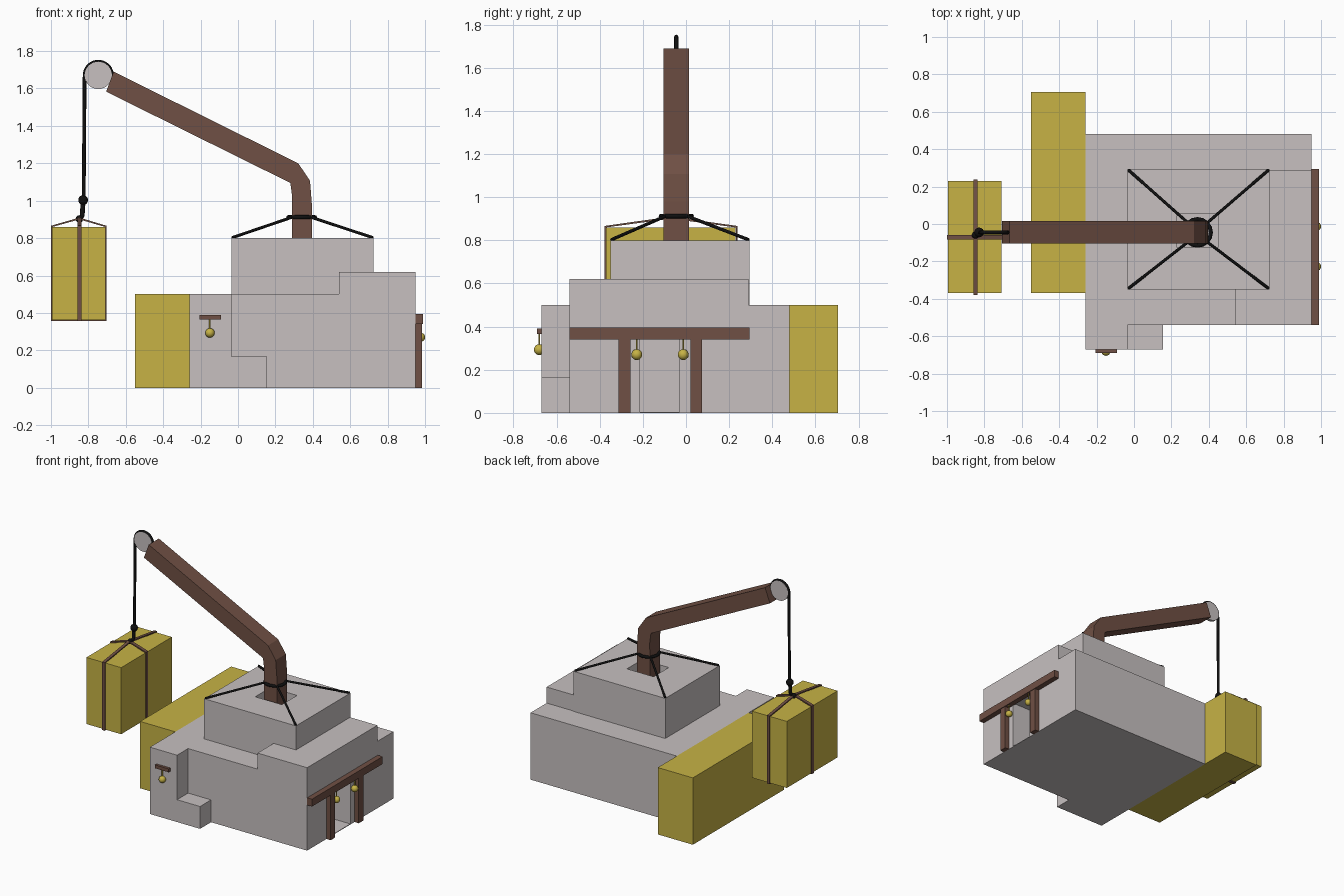
import bpy, bmesh, math
from mathutils import Vector

cube = bpy.data.objects.get("Cube")
if cube:
    bpy.data.objects.remove(cube, do_unlink=True)


def material(name, rgb):
    m = bpy.data.materials.new(name)
    m.use_nodes = True
    m.diffuse_color = (*rgb, 1)
    bsdf = m.node_tree.nodes["Principled BSDF"]
    bsdf.inputs["Base Color"].default_value = (*rgb, 1)
    bsdf.inputs["Roughness"].default_value = 0.9
    return m


STONE = material("pale stone", (0.57, 0.53, 0.53))
STRAW = material("straw yellow", (0.57, 0.45, 0.06))
WOOD = material("brown wood", (0.16, 0.08, 0.058))
ROPE = material("black rope", (0.005, 0.005, 0.005))


def finish(name, bm, mat, smooth=False):
    bmesh.ops.recalc_face_normals(bm, faces=bm.faces)
    mesh = bpy.data.meshes.new(name)
    bm.to_mesh(mesh)
    bm.free()
    mesh.materials.append(mat)
    ob = bpy.data.objects.new(name, mesh)
    bpy.context.collection.objects.link(ob)
    if smooth:
        bpy.ops.object.select_all(action='DESELECT')
        ob.select_set(True)
        bpy.context.view_layer.objects.active = ob
        bpy.ops.object.shade_smooth_by_angle()
    return ob


def box(name, x, y, z, mat):
    """Box given by its range on each axis."""
    bm = bmesh.new()
    bmesh.ops.create_cube(bm, size=1)
    for v in bm.verts:
        v.co = [(r[0] + r[1]) / 2 + c * (r[1] - r[0]) for c, r in zip(v.co, (x, y, z))]
    return finish(name, bm, mat)


def prism(name, profile, y0, y1, mat):
    """Extrude an x-z outline along y."""
    bm = bmesh.new()
    face = bm.faces.new([bm.verts.new((x, y0, z)) for x, z in profile])
    ext = bmesh.ops.extrude_face_region(bm, geom=[face])
    for g in ext["geom"]:
        if isinstance(g, bmesh.types.BMVert):
            g.co.y = y1
    return finish(name, bm, mat)


def ball(name, centre, r, mat):
    bm = bmesh.new()
    bmesh.ops.create_uvsphere(bm, u_segments=16, v_segments=10, radius=r)
    bmesh.ops.translate(bm, verts=bm.verts, vec=centre)
    return finish(name, bm, mat, True)


def cord(name, points, r, mat, closed=False):
    curve = bpy.data.curves.new(name, 'CURVE')
    curve.dimensions = '3D'
    curve.bevel_depth = r
    curve.bevel_resolution = 2
    curve.use_fill_caps = True
    line = curve.splines.new('POLY')
    line.points.add(len(points) - 1)
    for p, co in zip(line.points, points):
        p.co = (*co, 1)
    line.use_cyclic_u = closed
    curve.materials.append(mat)
    ob = bpy.data.objects.new(name, curve)
    bpy.context.collection.objects.link(ob)
    return ob


def strap(name, loop, across, width, mat):
    """Closed thin band following a loop of points."""
    bm = bmesh.new()
    side = Vector(across) * width / 2
    rings = [[bm.verts.new(Vector(p) + s) for p in loop] for s in (side, -side)]
    a, b = rings
    for i in range(len(loop)):
        j = (i + 1) % len(loop)
        bm.faces.new((a[i], a[j], b[j], b[i]))
    ob = finish(name, bm, mat)
    mod = ob.modifiers.new("thickness", 'SOLIDIFY')
    mod.thickness = 0.01
    mod.offset = 0
    return ob


def boolean(target, tool, operation):
    mod = target.modifiers.new("join", 'BOOLEAN')
    mod.object = tool
    mod.operation = operation
    mod.solver = 'EXACT'
    bpy.context.view_layer.objects.active = target
    bpy.ops.object.modifier_apply(modifier=mod.name)
    bpy.data.objects.remove(tool, do_unlink=True)


# Stone building: stacked blocks joined into one, then hollowed
building = box("building", (-0.26, 0.95), (-0.54, 0.48), (0, 0.5), STONE)
boolean(building, box("upper_step", (0.54, 0.95), (-0.54, 0.29), (0.4, 0.62), STONE), 'UNION')
boolean(building, box("tower", (-0.035, 0.725), (-0.35, 0.295), (0.4, 0.8), STONE), 'UNION')
boolean(building, box("well", (0.23, 0.45), (-0.125, 0.055), (0.6, 0.9), STONE), 'DIFFERENCE')
boolean(building, box("doorway", (0.75, 1.1), (-0.213, -0.03), (0.005, 0.36), STONE), 'DIFFERENCE')
prism("front_annex", [(-0.26, 0), (0.155, 0), (0.155, 0.167), (-0.035, 0.167),
                      (-0.035, 0.5), (-0.26, 0.5)], -0.67, -0.54, STONE)

# Side door frame
box("door_lintel", (0.95, 0.99), (-0.54, 0.295), (0.34, 0.395), WOOD)
for name, y in (("front_door_post", -0.285), ("back_door_post", 0.047)):
    box(name, (0.95, 0.985), (y - 0.027, y + 0.027), (0, 0.34), WOOD)

# Hanging bells
box("bell_bracket", (-0.205, -0.09), (-0.69, -0.67), (0.365, 0.39), WOOD)
for name, x, y, z in (("front_bell", -0.15, -0.68, 0.293),
                      ("door_bell_front", 0.975, -0.228, 0.27),
                      ("door_bell_back", 0.975, -0.013, 0.27)):
    ball(name, (x, y, z), 0.025, STRAW)
    cord(name + "_stem", [(x, y, z), (x, y, z + 0.08)], 0.004, STRAW)

# Straw blocks
box("ground_bale", (-0.55, -0.26), (-0.37, 0.705), (0, 0.5), STRAW)
box("hanging_bale", (-0.995, -0.708), (-0.37, 0.23), (0.362, 0.86), STRAW)
HX, HY = -0.848, -0.07
strap("long_strap", [(HX, -0.375, 0.36), (HX, -0.375, 0.863), (HX, HY, 0.905),
                     (HX, 0.235, 0.863), (HX, 0.235, 0.36)], (1, 0, 0), 0.022, WOOD)
strap("cross_strap", [(-0.996, HY, 0.36), (-0.996, HY, 0.863), (HX, HY, 0.905),
                      (-0.707, HY, 0.863), (-0.707, HY, 0.36)], (0, 1, 0), 0.025, WOOD)

# Crane arm
AY = -0.045
prism("crane_arm", [(0.285, 0.6), (0.29, 1.02), (0.28, 1.095), (-0.705, 1.583),
                    (-0.665, 1.69), (0.322, 1.2), (0.385, 1.107), (0.395, 0.98),
                    (0.395, 0.6)], AY - 0.06, AY + 0.06, WOOD)

# Pulley wheel
PX, PZ, PR = -0.747, 1.67, 0.073
outline = [(PX + PR * math.cos(i * math.tau / 32), PZ + PR * math.sin(i * math.tau / 32))
           for i in range(32)]
prism("pulley_wheel", outline, AY - 0.011, AY + 0.011, STONE)

# Hoist rope over the wheel, with knot and hook
arc = [(PX + PR * math.cos(math.radians(a)), AY, PZ + PR * math.sin(math.radians(a)))
       for a in range(0, 181, 10)]
cord("hoist_rope", arc + [(-0.825, AY, 1.0)], 0.01, ROPE)
ball("rope_knot", (-0.828, AY, 1.003), 0.026, ROPE)
cord("hook_shank", [(-0.828, AY, 1.0), (-0.833, AY, 0.92), (HX, HY, 0.9)], 0.013, ROPE)
ball("hook_tip", (HX, HY + 0.01, 0.902), 0.02, ROPE)

# Rope collar and guy ropes to the tower corners
CX = 0.34
ring = [(CX + 0.071 * math.cos(i * math.tau / 16), AY + 0.071 * math.sin(i * math.tau / 16), 0.912)
        for i in range(16)]
cord("rope_collar", ring, 0.011, ROPE, True)
for sx, xn in ((-1, "right"), (1, "left")):
    for sy, yn in ((-1, "front"), (1, "back")):
        corner = (0.345 + sx * 0.375, -0.028 + sy * 0.317, 0.803)
        cord(f"guy_rope_{yn}_{xn}", [(CX + sx * 0.05, AY + sy * 0.05, 0.912), corner], 0.008, ROPE)
